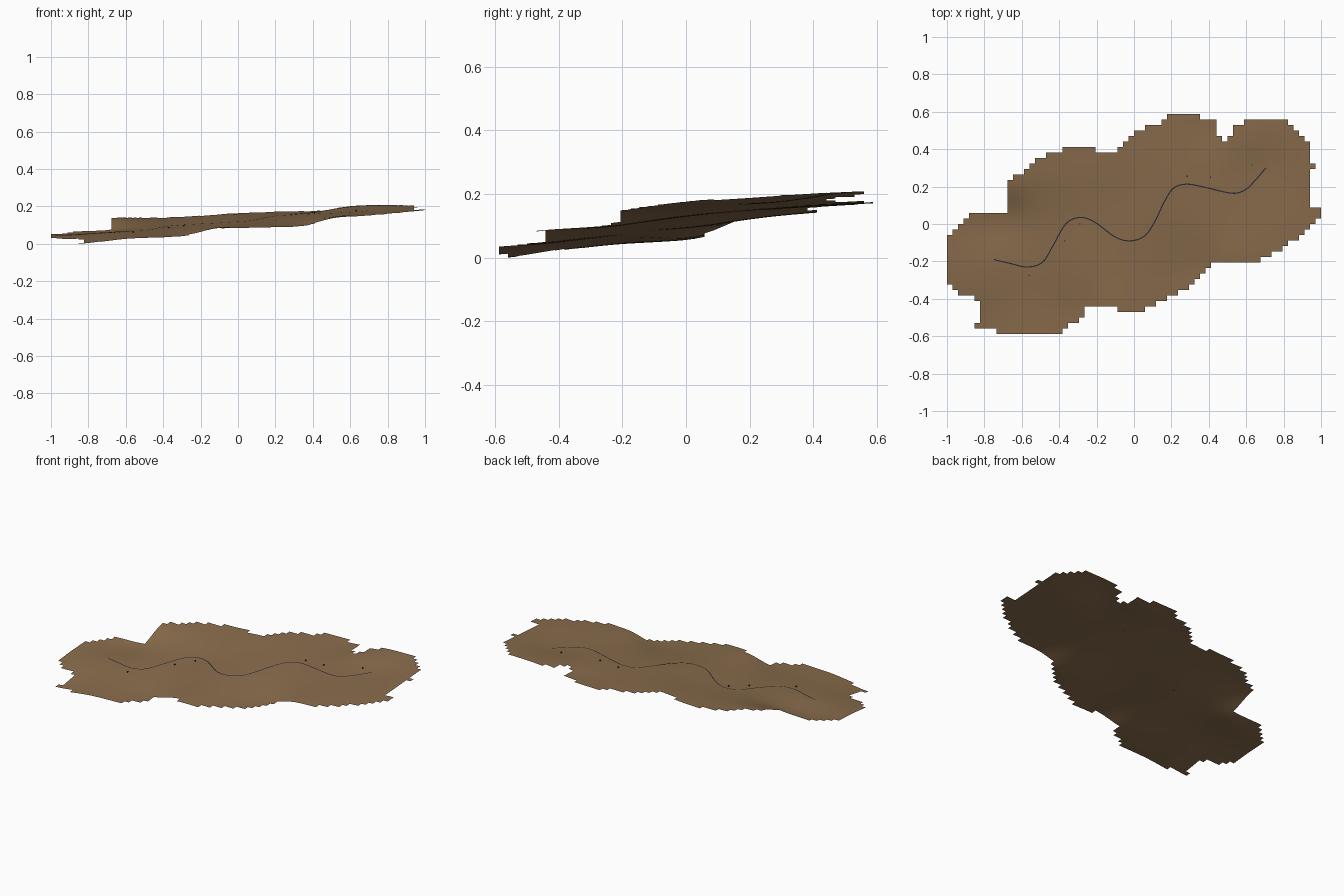
import bpy, bmesh, math
from mathutils import Vector

if "Cube" in bpy.data.objects:
    bpy.data.objects.remove(bpy.data.objects["Cube"])

def material(name, col):
    m = bpy.data.materials.new(name)
    m.diffuse_color = (*col, 1)
    m.use_nodes = True
    m.node_tree.nodes["Principled BSDF"].inputs["Base Color"].default_value = m.diffuse_color
    return m

earth = material("earth brown", (0.25, 0.15, 0.072))
dark = material("dark slate", (0.022, 0.024, 0.035))

# Plan outline of the land; grid cells inside it are kept
OUTLINE = [(-1.01, -.08), (-.97, -.03), (-.93, 0), (-.85, .06), (-.68, .06), (-.68, .21),
           (-.61, .27), (-.55, .33), (-.44, .385), (-.32, .415), (-.21, .415), (-.21, .385),
           (-.09, .385), (0, .50), (.12, .535), (.23, .595), (.35, .595), (.35, .565),
           (.44, .565), (.44, .50), (.47, .44), (.52, .46), (.55, .53), (.64, .565),
           (.76, .565), (.85, .53), (.91, .46), (.94, .40), (.94, .33), (.97, .33),
           (.97, .30), (.94, .30), (.94, .10), (1.01, .10), (1.01, .06), (.94, -.03),
           (.85, -.09), (.80, -.14), (.64, -.205), (.41, -.205), (.32, -.33), (.20, -.38),
           (.05, -.47), (-.09, -.47), (-.09, -.44), (-.24, -.44), (-.30, -.52),
           (-.41, -.585), (-.74, -.585), (-.74, -.555), (-.86, -.555), (-.86, -.525),
           (-.82, -.525), (-.82, -.405), (-.94, -.38), (-1.01, -.29)]

# Known heights (x, y, z): rim first, then along the stream
HEIGHTS = [(-1, -.2, .045), (-.84, -.56, .003), (-.6, -.57, .03), (-.4, -.56, .038),
           (-.25, -.46, .052), (-.13, -.44, .083), (.03, -.45, .088), (.3, -.33, .094),
           (.39, -.22, .108), (.5, -.19, .14), (.65, -.18, .152), (.95, 0, .178),
           (1, .08, .185), (.94, .3, .197), (.85, .5, .208), (.65, .54, .206),
           (.52, .45, .19), (.43, .5, .176), (.3, .58, .175), (.05, .48, .166),
           (-.1, .38, .158), (-.3, .40, .145), (-.5, .34, .14), (-.67, .2, .133),
           (-.7, .05, .073), (-.9, .0, .058), (-.93, -.36, .03),
           (-.75, -.19, .06), (-.57, -.23, .066), (-.42, -.09, .085), (-.29, .03, .1),
           (-.02, -.09, .116), (.13, .05, .135), (.28, .21, .153), (.53, .165, .164),
           (.7, .3, .178)]

# Smooth surface through the known heights (multiquadric fit)
def kernel(ax, ay, bx, by):
    return math.sqrt((ax - bx) ** 2 + (ay - by) ** 2 + 0.006)

def solve(a, b):
    n = len(b)
    rows = [r[:] + [v] for r, v in zip(a, b)]
    for i in range(n):
        p = max(range(i, n), key=lambda k: abs(rows[k][i]))
        rows[i], rows[p] = rows[p], rows[i]
        for k in range(i + 1, n):
            f = rows[k][i] / rows[i][i]
            for j in range(i, n + 1):
                rows[k][j] -= f * rows[i][j]
    x = [0.0] * n
    for i in reversed(range(n)):
        x[i] = (rows[i][n] - sum(rows[i][j] * x[j] for j in range(i + 1, n))) / rows[i][i]
    return x

MEAN = sum(h[2] for h in HEIGHTS) / len(HEIGHTS)
weights = solve([[kernel(p[0], p[1], q[0], q[1]) for q in HEIGHTS] for p in HEIGHTS],
                [h[2] - MEAN for h in HEIGHTS])

def height(x, y):
    z = MEAN + sum(w * kernel(x, y, h[0], h[1]) for w, h in zip(weights, HEIGHTS))
    return max(0.0, min(0.213, z))

def inside(x, y):
    hit = False
    for (ax, ay), (bx, by) in zip(OUTLINE, OUTLINE[1:] + OUTLINE[:1]):
        if (ay > y) != (by > y) and x < ax + (y - ay) * (bx - ax) / (by - ay):
            hit = not hit
    return hit

def finish(bm, name, mat, smooth=False):
    me = bpy.data.meshes.new(name)
    bm.to_mesh(me)
    bm.free()
    me.materials.append(mat)
    for p in me.polygons:
        p.use_smooth = smooth
    ob = bpy.data.objects.new(name, me)
    bpy.context.collection.objects.link(ob)
    return ob

# Land sheet with stepped grid border
NX, NY = 68, 40
S = 2 / NX
bm = bmesh.new()
verts = {}

def corner(i, j):
    if (i, j) not in verts:
        x, y = -1 + i * S, (j - NY / 2) * S
        verts[i, j] = bm.verts.new((x, y, height(x, y)))
    return verts[i, j]

for i in range(NX):
    for j in range(NY):
        if inside(-1 + (i + .5) * S, (j + .5 - NY / 2) * S):
            bm.faces.new([corner(i, j), corner(i + 1, j), corner(i + 1, j + 1), corner(i, j + 1)])
low = min(v.co.z for v in bm.verts)
for v in bm.verts:
    v.co.z -= low
finish(bm, "land", earth, True)

def on_land(x, y, lift=0.003):
    return Vector((x, y, height(x, y) - low + lift))

# Winding stream line laid on the land
PATH = [(-.75, -.19), (-.665, -.21), (-.57, -.23), (-.49, -.205), (-.435, -.12), (-.365, 0),
        (-.29, .035), (-.21, .01), (-.10, -.07), (-.02, -.09), (.055, -.065), (.11, .01),
        (.16, .115), (.21, .19), (.28, .213), (.375, .197), (.52, .165), (.59, .18),
        (.645, .23), (.705, .30)]
pts = [Vector(p) for p in PATH]
pts = [2 * pts[0] - pts[1]] + pts + [2 * pts[-1] - pts[-2]]
line = []
for a, b, c, d in zip(pts, pts[1:], pts[2:], pts[3:]):
    for k in range(6):
        t = k / 6
        line.append(0.5 * (2 * b + (c - a) * t + (2 * a - 5 * b + 4 * c - d) * t * t
                           + (3 * b - a - 3 * c + d) * t ** 3))
line.append(pts[-2])
bm = bmesh.new()
prev = None
for i, p in enumerate(line):
    d = (line[min(i + 1, len(line) - 1)] - line[max(i - 1, 0)]).normalized()
    n = Vector((-d.y, d.x)) * 0.003
    pair = [bm.verts.new(on_land(*(p - n))), bm.verts.new(on_land(*(p + n)))]
    if prev:
        bm.faces.new([prev[0], pair[0], pair[1], prev[1]])
    prev = pair
finish(bm, "stream", dark)

# Tiny stones beside the stream
bm = bmesh.new()
for x, y in [(-.56, -.275), (-.37, -.09), (-.29, 0), (.285, .255), (.41, .25), (.63, .315)]:
    made = bmesh.ops.create_cube(bm, size=0.006)
    bmesh.ops.translate(bm, verts=made["verts"], vec=on_land(x, y))
finish(bm, "stones", dark)
